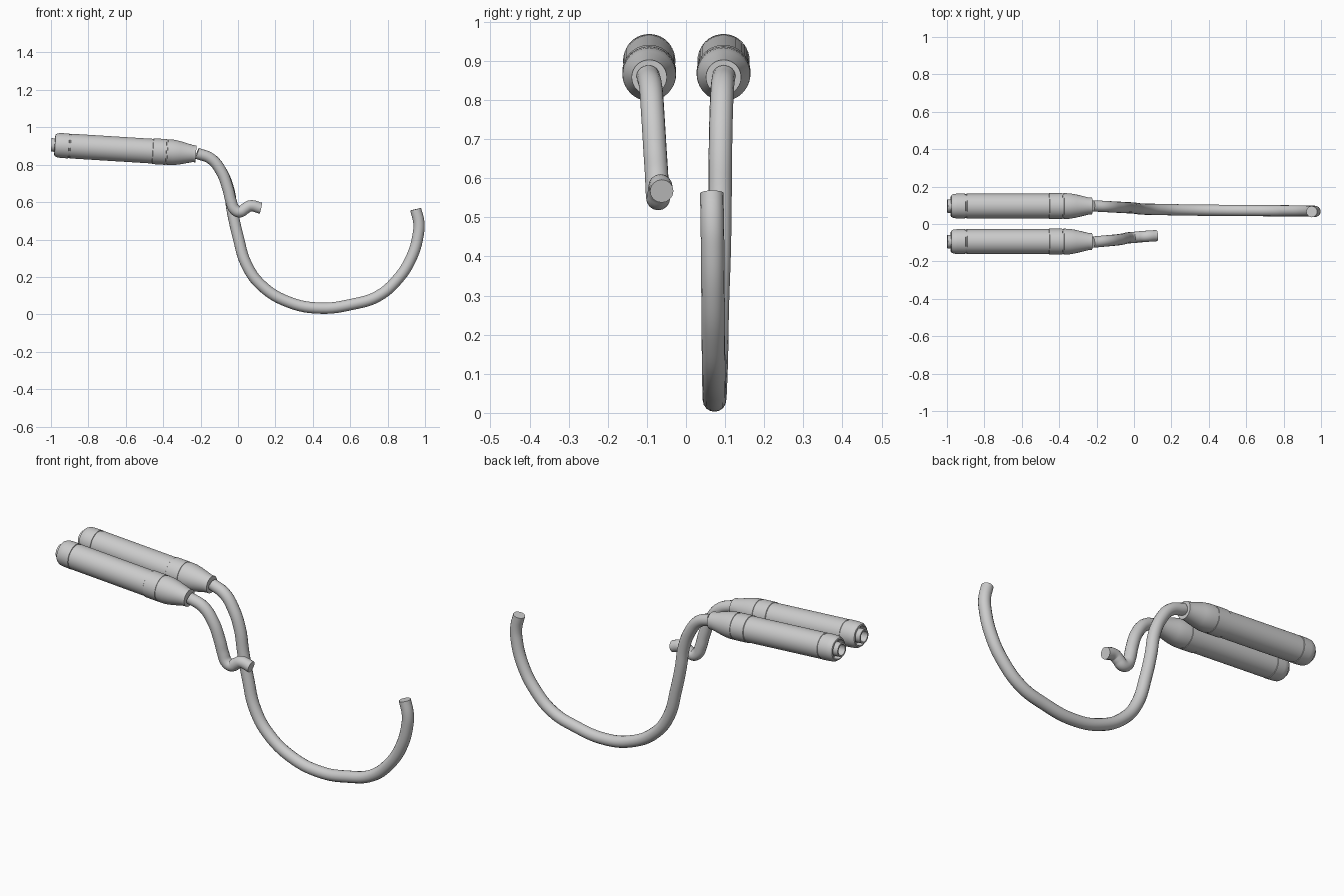
import bpy, bmesh, math
from mathutils import Vector

cube = bpy.data.objects.get("Cube")
if cube:
    bpy.data.objects.remove(cube, do_unlink=True)

metal = bpy.data.materials.new("light grey metal")
metal.use_nodes = True
colour = (0.6, 0.6, 0.6, 1)
metal.diffuse_color = colour
metal.node_tree.nodes["Principled BSDF"].inputs["Base Color"].default_value = colour


def smooth(obj, angle):
    bpy.ops.object.select_all(action="DESELECT")
    obj.select_set(True)
    bpy.context.view_layer.objects.active = obj
    bpy.ops.object.shade_smooth_by_angle(angle=math.radians(angle))


def lathe(name, profile, location, tilt):
    """Spin a (distance, radius) profile around the local x axis."""
    bm = bmesh.new()
    verts = [bm.verts.new((d, 0, r)) for d, r in profile]
    edges = [bm.edges.new(pair) for pair in zip(verts, verts[1:])]
    bmesh.ops.spin(bm, geom=verts + edges, axis=(1, 0, 0), cent=(0, 0, 0),
                   angle=math.tau, steps=40, use_duplicate=False)
    bmesh.ops.remove_doubles(bm, verts=bm.verts, dist=0.0002)
    bmesh.ops.recalc_face_normals(bm, faces=bm.faces)
    mesh = bpy.data.meshes.new(name)
    bm.to_mesh(mesh)
    bm.free()
    obj = bpy.data.objects.new(name, mesh)
    bpy.context.collection.objects.link(obj)
    obj.location = location
    obj.rotation_euler.y = tilt
    mesh.materials.append(metal)
    smooth(obj, 25)


def pipe(name, points, radius):
    """Sweep a round tube with flat ends through the points."""
    curve = bpy.data.curves.new(name, "CURVE")
    curve.dimensions = "3D"
    curve.bevel_depth = radius
    curve.bevel_resolution = 6
    curve.resolution_u = 6
    curve.use_fill_caps = True
    spline = curve.splines.new("BEZIER")
    spline.bezier_points.add(len(points) - 1)
    for bez, co in zip(spline.bezier_points, points):
        bez.co = Vector(co)
        bez.handle_left_type = bez.handle_right_type = "AUTO"
    obj = bpy.data.objects.new(name, curve)
    bpy.context.collection.objects.link(obj)
    curve.materials.append(metal)
    bpy.ops.object.select_all(action="DESELECT")
    obj.select_set(True)
    bpy.context.view_layer.objects.active = obj
    bpy.ops.object.convert(target="MESH")
    smooth(bpy.context.object, 40)


# Silencer: hollow tip, recessed end cap, grooved body, raised band, cone
silencer = [
    (0.10, 0), (0.10, 0.028), (0, 0.028), (0, 0.036), (0.05, 0.036),
    (0.05, 0.048), (0.018, 0.050), (0.020, 0.057), (0.032, 0.064),
    (0.050, 0.066), (0.094, 0.067), (0.095, 0.064), (0.102, 0.064),
    (0.103, 0.066), (0.543, 0.066), (0.545, 0.069), (0.615, 0.069),
    (0.616, 0.067), (0.622, 0.067), (0.623, 0.069), (0.655, 0.068),
    (0.690, 0.062), (0.755, 0.046), (0.775, 0.045), (0.775, 0),
]
for side, y in (("left", 0.096), ("right", -0.094)):
    lathe(side + "_silencer", silencer, (-0.998, y, 0.906), 0.062)

# Long pipe sweeping down and forward
pipe("long_pipe", [
    (-0.22, 0.097, 0.861), (-0.145, 0.093, 0.832), (-0.09, 0.09, 0.765),
    (-0.05, 0.088, 0.668), (-0.03, 0.087, 0.55), (0, 0.085, 0.417),
    (0.045, 0.08, 0.267), (0.125, 0.078, 0.155), (0.275, 0.075, 0.064),
    (0.446, 0.073, 0.033), (0.607, 0.072, 0.053), (0.746, 0.071, 0.096),
    (0.853, 0.07, 0.187), (0.928, 0.069, 0.305), (0.964, 0.068, 0.43),
    (0.967, 0.067, 0.49), (0.95, 0.066, 0.562)], 0.03)

# Short pipe ending in a small elbow
pipe("short_pipe", [
    (-0.22, -0.097, 0.861), (-0.145, -0.09, 0.832), (-0.09, -0.085, 0.765),
    (-0.053, -0.079, 0.668), (-0.037, -0.075, 0.605), (-0.017, -0.073, 0.56),
    (0.01, -0.071, 0.548), (0.038, -0.068, 0.565), (0.065, -0.066, 0.58),
    (0.122, -0.062, 0.567)], 0.03)
